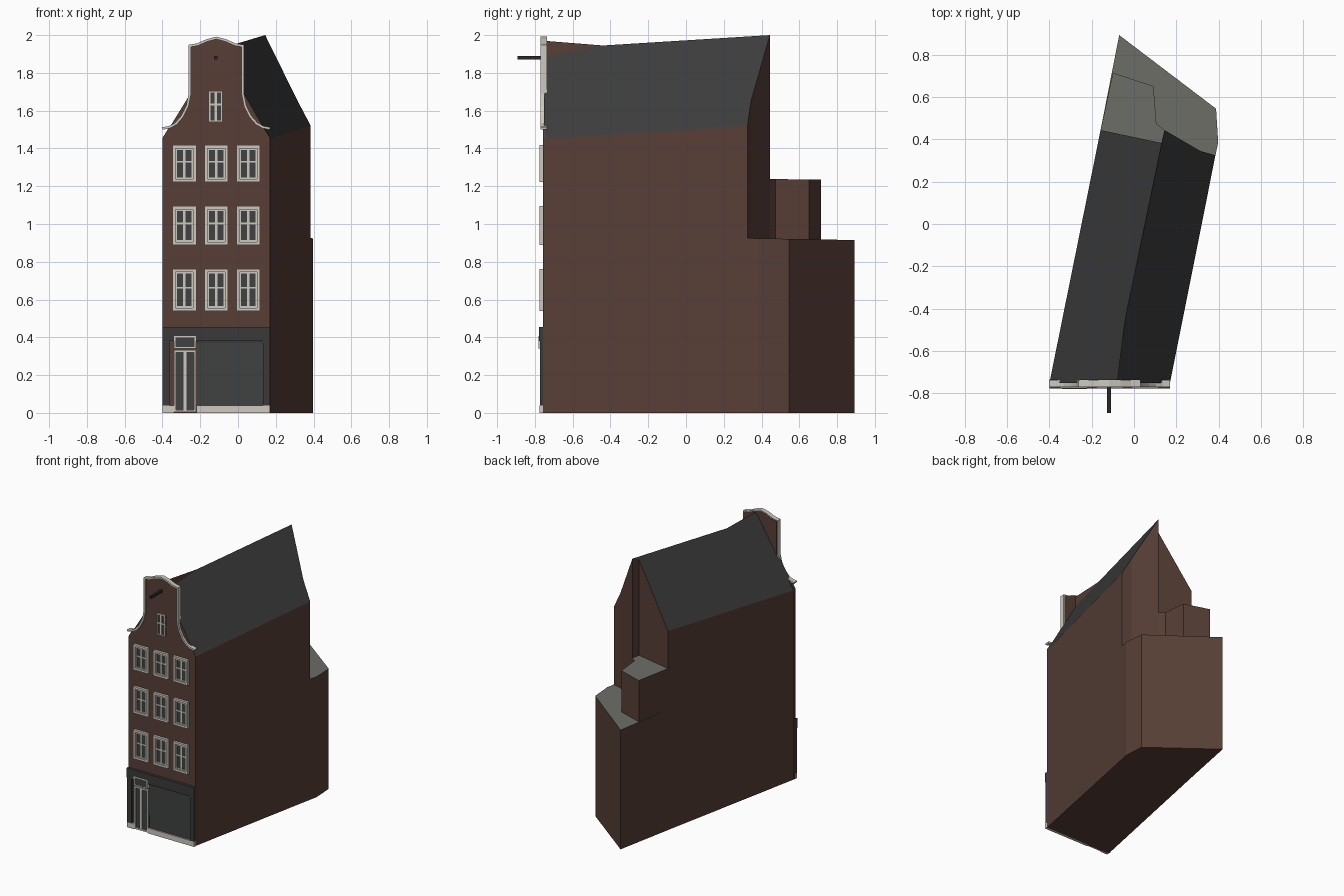
import bpy, bmesh
from mathutils import Vector

cube = bpy.data.objects.get("Cube")
if cube:
    bpy.data.objects.remove(cube, do_unlink=True)


def material(name, color):
    m = bpy.data.materials.new(name)
    m.diffuse_color = (*color, 1)
    m.use_nodes = True
    m.node_tree.nodes["Principled BSDF"].inputs["Base Color"].default_value = (*color, 1)
    return m


brick = material("brown brick", (0.095, 0.049, 0.037))
slate = material("dark roof", (0.045, 0.045, 0.045))
flat_roof = material("grey flat roof", (0.15, 0.15, 0.135))
cream = material("cream trim", (0.62, 0.59, 0.52))
paint = material("shopfront grey", (0.042, 0.042, 0.042))
glass = material("dark glass", (0.05, 0.053, 0.053))
iron = material("black beam", (0.022, 0.022, 0.022))


def finish(name, bm, mats):
    bmesh.ops.recalc_face_normals(bm, faces=bm.faces[:])
    me = bpy.data.meshes.new(name)
    bm.to_mesh(me)
    bm.free()
    for m in mats:
        me.materials.append(m)
    ob = bpy.data.objects.new(name, me)
    bpy.context.collection.objects.link(ob)
    return ob


def boxes(name, mat, items):
    """Boxes given as (x0, x1, y0, y1, z0, z1), joined in one object."""
    bm = bmesh.new()
    for x0, x1, y0, y1, z0, z1 in items:
        vs = bmesh.ops.create_cube(bm, size=1)["verts"]
        for v in vs:
            v.co = (x1 if v.co.x > 0 else x0, y1 if v.co.y > 0 else y0,
                    z1 if v.co.z > 0 else z0)
    return finish(name, bm, [mat])


def plate(name, mat, pts, y0, y1):
    """Outline in x, z pulled from y0 to y1."""
    bm = bmesh.new()
    face = bm.faces.new([bm.verts.new((x, y0, z)) for x, z in pts])
    ext = bmesh.ops.extrude_face_region(bm, geom=[face])["geom"]
    bmesh.ops.translate(bm, vec=(0, y1 - y0, 0),
                        verts=[g for g in ext if isinstance(g, bmesh.types.BMVert)])
    return finish(name, bm, [mat])


def block(name, outline, z0, top):
    """Brick block over a ground outline, with a grey roof of height top(y)."""
    bm = bmesh.new()
    low = [bm.verts.new((x, y, z0)) for x, y in outline]
    high = [bm.verts.new((x, y, top(y))) for x, y in outline]
    bm.faces.new(low)
    bm.faces.new(high).material_index = 1
    n = len(outline)
    for i in range(n):
        j = (i + 1) % n
        bm.faces.new((low[i], low[j], high[j], high[i]))
    return finish(name, bm, [brick, flat_roof])


# Main house: slanted plan with a kinked back wall, roof points above it
FRONT = -0.752
plan = [(-0.40, FRONT), (0.17, FRONT), (0.385, 0.325), (0.314, 0.345),
        (0.144, 0.444), (0.13, 0.383), (-0.158, 0.444)]
heights = [1.45, 1.45, 1.52, 1.655, 2.0, 1.975, 1.525]
bm = bmesh.new()
low = [bm.verts.new((x, y, 0)) for x, y in plan]
top = [bm.verts.new((x, y, z)) for (x, y), z in zip(plan, heights)]
ridge_mid = bm.verts.new((-0.04, -0.44, 1.945))
ridge_high = bm.verts.new((-0.08, FRONT, 1.97))
ridge_low = bm.verts.new((-0.08, FRONT, 1.885))
bm.faces.new(low)
for i in range(1, 7):
    j = (i + 1) % 7
    bm.faces.new((low[i], low[j], top[j], top[i]))
bm.faces.new((low[0], low[1], top[1], ridge_low, ridge_high, top[0]))
bm.faces.new((ridge_high, ridge_low, ridge_mid))
left_roof = bm.faces.new((top[0], ridge_high, ridge_mid, top[4], top[5], top[6]))
right_roof = bm.faces.new((top[1], top[2], top[3], top[4], ridge_mid, ridge_low))
for f in (left_roof, right_roof):
    f.material_index = 1
finish("main_house", bm, [brick, slate])

# Rear extensions
block("low_rear_extension",
      [plan[2], (0.398, 0.385), (0.388, 0.545), (-0.07, 0.893)] + plan[:2:-1],
      0, lambda y: 0.931 - 0.018 * y)
block("upper_rear_extension",
      [plan[6], plan[5], plan[4], (0.106, 0.473), (0.092, 0.652), (-0.10, 0.715)],
      0.9, lambda y: 1.245 - 0.015 * y)

# Neck gable facade, mirrored about its centre line
CX = -0.115
half = [(0, 1.985), (0.05, 1.972), (0.1, 1.95), (0.14, 1.943), (0.14, 1.69),
        (0.153, 1.625), (0.18, 1.57), (0.215, 1.53), (0.25, 1.512), (0.285, 1.506)]


def mirrored(pts):
    return [(CX - u, z) for u, z in reversed(pts)] + [(CX + u, z) for u, z in pts[1:]]


facade = mirrored(half[:-1] + [(0.285, 1.455)])
plate("gable_facade", brick, facade + [(0.17, 0), (-0.40, 0)], -0.758, -0.735)

# Cream coping that follows the gable edge
path = [Vector(p) for p in mirrored(half)]
outer, inner = [], []
for i, p in enumerate(path):
    a = (p - path[max(i - 1, 0)]).normalized()
    b = (path[min(i + 1, len(path) - 1)] - p).normalized()
    d = (a + b).normalized()
    n = Vector((-d.y, d.x)) * 0.0065 / max(0.7, d.dot(b) if b.length else 1)
    outer.append(tuple(p + n))
    inner.append(tuple(p - n))
plate("gable_coping", cream, outer + inner[::-1], -0.771, -0.737)


def frame(x0, x1, z0, z1, w, y, back=-0.755):
    return [(x0, x0 + w, y, back, z0, z1), (x1 - w, x1, y, back, z0, z1),
            (x0 + w, x1 - w, y, back, z1 - w, z1), (x0 + w, x1 - w, y, back, z0, z0 + w)]


def window(name, cx, z0, z1, width, surround):
    x0, x1 = cx - width / 2, cx + width / 2
    bars = []
    if surround:
        bars += frame(x0, x1, z0, z1, surround, -0.776)
        x0, x1, z0, z1 = x0 + surround, x1 - surround, z0 + surround, z1 - surround
    bars += frame(x0, x1, z0, z1, 0.009, -0.768)
    zt = z0 + 0.56 * (z1 - z0)
    bars += [(cx - 0.006, cx + 0.006, -0.767, -0.755, z0, z1),
             (x0, x1, -0.766, -0.755, zt - 0.005, zt + 0.005)]
    boxes(name + "_frame", cream, bars)
    boxes(name + "_glass", glass, [(x0, x1, -0.762, -0.755, z0, z1)])


# Three rows of three windows and the attic window
rows = {"first_floor": (0.54, 0.762), "second_floor": (0.89, 1.094),
        "third_floor": (1.222, 1.417)}
for floor, (z0, z1) in rows.items():
    for i, side in enumerate(("right", "middle", "left")):
        window(f"{floor}_{side}_window", CX + 0.169 * (i - 1), z0, z1, 0.126, 0.016)
window("attic_window", CX - 0.003, 1.54, 1.705, 0.074, 0)

# Hoisting beam
boxes("hoisting_beam", iron, [(CX - 0.012, CX + 0.006, -0.893, -0.74, 1.872, 1.89)])

# Shopfront: fascia, pillars, panelled shop window, plinth
boxes("shop_fascia", paint, [(-0.40, 0.17, -0.778, -0.755, 0.38, 0.455)])
boxes("shop_pillars", paint, [(-0.40, -0.362, -0.773, -0.755, 0.04, 0.38),
                              (0.133, 0.17, -0.773, -0.755, 0.04, 0.38),
                              (-0.215, 0.133, -0.77, -0.755, 0.37, 0.38)])
boxes("shop_window", glass, [(-0.215, 0.133, -0.765, -0.755, 0.04, 0.37)])
boxes("plinth", cream, [(-0.40, -0.34, -0.775, -0.755, 0, 0.04),
                        (-0.22, 0.17, -0.775, -0.755, 0, 0.04)])

# Double door with a light above it
D0, D1, DC = -0.34, -0.222, -0.281
boxes("door_frame", cream,
      frame(D0, D1, 0.34, 0.408, 0.008, -0.78)
      + frame(D0, D1, 0.004, 0.332, 0.012, -0.774)
      + [(DC - 0.008, DC + 0.008, -0.772, -0.755, 0.01, 0.325)])
boxes("door_panels", glass, [(D0, D1, -0.766, -0.755, 0.004, 0.33),
                             (D0 + 0.004, D1 - 0.004, -0.779, -0.755, 0.344, 0.404)])
